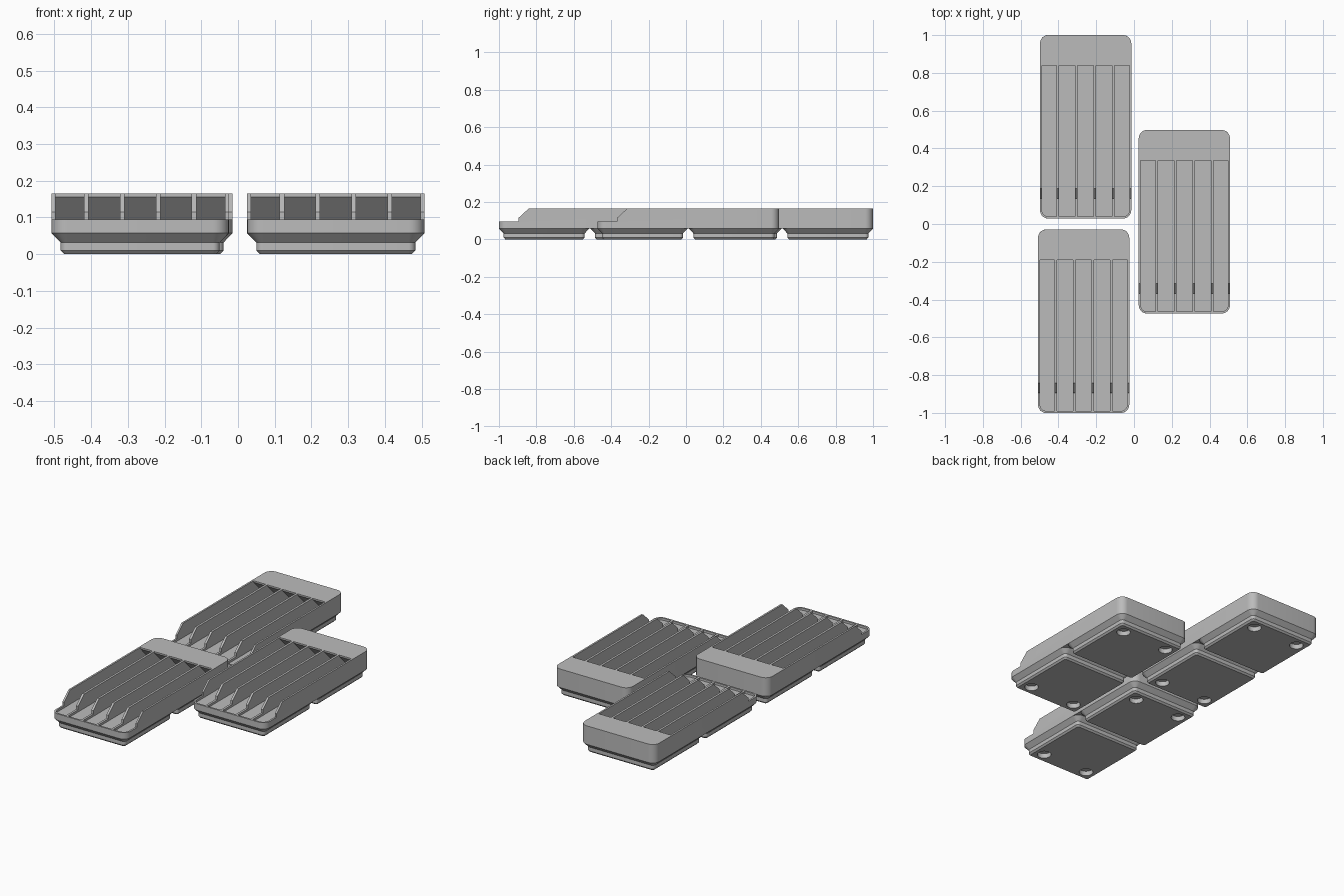
import bpy, bmesh, math
from mathutils import Vector

if "Cube" in bpy.data.objects:
    bpy.data.objects.remove(bpy.data.objects["Cube"])

W, L = 0.483, 0.971                  # tray footprint
CELL = 0.4885                        # foot pitch
R = 0.0436                           # outer corner radius
Z_FOOT, Z_FLOOR, Z_LIP, Z_TOP = 0.057, 0.0815, 0.0942, 0.165

grey = bpy.data.materials.new("grey_plastic")
grey.diffuse_color = (0.5, 0.5, 0.5, 1)
grey.use_nodes = True
grey.node_tree.nodes["Principled BSDF"].inputs["Base Color"].default_value = grey.diffuse_color


def new_object(name, bm):
    bmesh.ops.recalc_face_normals(bm, faces=bm.faces)
    me = bpy.data.meshes.new(name)
    bm.to_mesh(me)
    bm.free()
    me.materials.append(grey)
    ob = bpy.data.objects.new(name, me)
    bpy.context.collection.objects.link(ob)
    return ob


def rounded_rect(w, l, r, seg=8):
    pts = []
    for i, (sx, sy) in enumerate(((1, 1), (-1, 1), (-1, -1), (1, -1))):
        for k in range(seg + 1):
            a = (i + k / seg) * math.pi / 2
            pts.append((sx * (w / 2 - r) + r * math.cos(a),
                        sy * (l / 2 - r) + r * math.sin(a)))
    return pts


def loft(name, w, l, levels):
    """Stack rounded rectangles given as (z, inset)."""
    bm = bmesh.new()
    rings = [[bm.verts.new((x, y, z)) for x, y in
              rounded_rect(w - 2 * d, l - 2 * d, R - d)] for z, d in levels]
    for a, b in zip(rings, rings[1:]):
        for i in range(len(a)):
            j = (i + 1) % len(a)
            bm.faces.new((a[i], a[j], b[j], b[i]))
    bm.faces.new(rings[0])
    bm.faces.new(rings[-1])
    return new_object(name, bm)


def side_profiles(name, yz, spans):
    """Extrude one side profile across each x span."""
    bm = bmesh.new()
    for x0, x1 in spans:
        f = bm.faces.new([bm.verts.new((x0, y, z)) for y, z in yz])
        out = bmesh.ops.extrude_face_region(bm, geom=[f])["geom"]
        moved = [v for v in out if isinstance(v, bmesh.types.BMVert)]
        bmesh.ops.translate(bm, verts=moved, vec=Vector((x1 - x0, 0, 0)))
    return new_object(name, bm)


def boolean(ob, cutter, operation="DIFFERENCE"):
    """Apply a boolean and remove the cutter."""
    mod = ob.modifiers.new("cut", "BOOLEAN")
    mod.object, mod.operation, mod.solver = cutter, operation, "EXACT"
    dg = bpy.context.evaluated_depsgraph_get()
    me = bpy.data.meshes.new_from_object(ob.evaluated_get(dg))
    ob.modifiers.clear()
    ob.data = me
    bpy.data.objects.remove(cutter)


def smooth(ob):
    bpy.ops.object.select_all(action="DESELECT")
    ob.select_set(True)
    bpy.context.view_layer.objects.active = ob
    bpy.ops.object.shade_smooth_by_angle(angle=math.radians(30))


def make_body():
    front = -L / 2
    body = loft("tray_body", W, L, [(Z_FOOT, 0), (Z_TOP, 0)])
    # low front step with sloped fin ends
    step = [(front - 0.1, Z_LIP), (front + 0.105, Z_LIP), (front + 0.105, 0.115),
            (front + 0.160, Z_TOP + 0.0005), (front + 0.160, 0.2), (front - 0.1, 0.2)]
    boolean(body, side_profiles("step_cutter", step, [(-0.4, 0.4)]))
    # five slots whose rear walls lean back under the rear block
    rear = front + 0.81
    slot = [(front, Z_FLOOR), (rear + 0.073, Z_FLOOR), (rear, 0.156),
            (rear, 0.2), (front, 0.2)]
    h = 0.0065
    edges = [-0.3, -0.147, -0.049, 0.049, 0.147, 0.3]
    spans = [(a + h, b - h) for a, b in zip(edges, edges[1:])]
    slots = side_profiles("slot_cutter", slot, spans)
    boolean(slots, loft("slot_limit", W, L, [(0.03, 0.0105), (0.19, 0.0105)]), "INTERSECT")
    boolean(body, slots)
    smooth(body)
    return body


def make_foot(side):
    # stepped base foot, with two round holes near the outer end
    foot = loft("base_foot", W, W, [(0, 0.0343), (0.0095, 0.025), (0.0315, 0.025), (Z_FOOT, 0)])
    for sx in (-1, 1):
        bm = bmesh.new()
        bmesh.ops.create_cone(bm, cap_ends=True, segments=32, radius1=0.038, radius2=0.038, depth=0.056)
        bmesh.ops.translate(bm, verts=bm.verts, vec=Vector((sx * 0.151, side * 0.151, 0)))
        boolean(foot, new_object("hole_cutter", bm))
    smooth(foot)
    return foot


body = make_body()
feet = {s: make_foot(s) for s in (-1, 1)}

# three trays, sharing the same meshes
trays = {"front_left": (-0.2665, -0.5145), "back_left": (-0.256, 0.5145), "right": (0.2665, 0.012)}
for place, (x, y) in trays.items():
    parts = [("tray_body", body, 0)]
    parts += [("front_foot" if s < 0 else "back_foot", f, s * CELL / 2) for s, f in feet.items()]
    for label, src, dy in parts:
        ob = bpy.data.objects.new(f"{place}_{label}", src.data)
        ob.location = (x, y + dy, 0)
        bpy.context.collection.objects.link(ob)

for src in [body, *feet.values()]:
    bpy.data.objects.remove(src)
